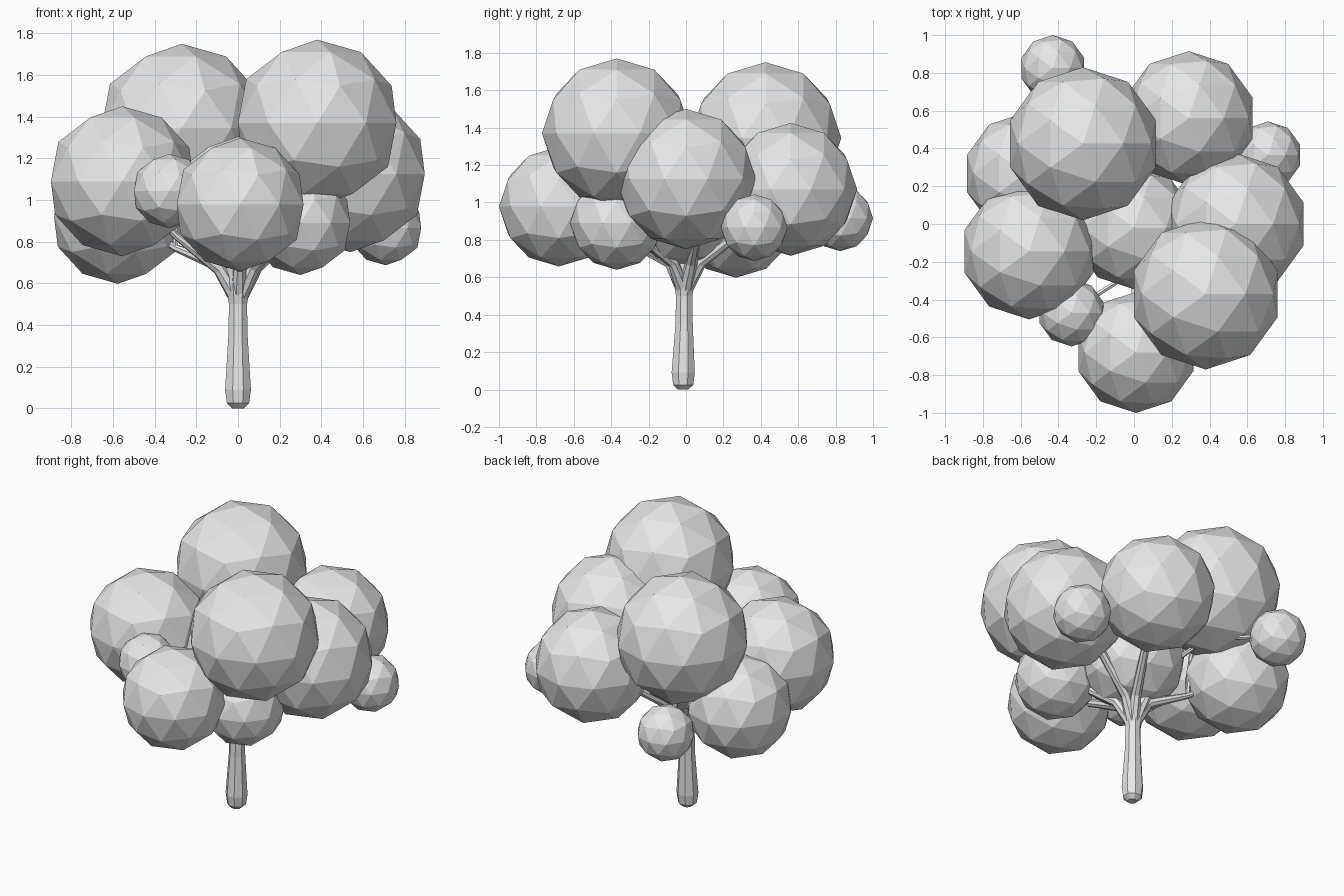
import bpy
import bmesh
import math
from mathutils import Vector

# Remove the default cube only
default_cube = bpy.data.objects.get("Cube")
if default_cube:
    bpy.data.objects.remove(default_cube, do_unlink=True)

# Single plain material shared by wood and leaves
grey = bpy.data.materials.new("plain_grey")
grey.use_nodes = True
colour = (0.8, 0.8, 0.8, 1.0)
grey.diffuse_color = colour
for node in grey.node_tree.nodes:
    if node.type == 'BSDF_PRINCIPLED':
        node.inputs["Base Color"].default_value = colour


def make_object(name, bm):
    """Turn a bmesh into a flat shaded object in the scene."""
    bmesh.ops.recalc_face_normals(bm, faces=bm.faces)
    mesh = bpy.data.meshes.new(name)
    bm.to_mesh(mesh)
    bm.free()
    mesh.materials.append(grey)
    obj = bpy.data.objects.new(name, mesh)
    bpy.context.scene.collection.objects.link(obj)
    return obj


def leaf_ball(name, centre, radius):
    """Low-poly clump of leaves."""
    bm = bmesh.new()
    bmesh.ops.create_icosphere(bm, subdivisions=2, radius=radius)
    obj = make_object(name, bm)
    obj.location = centre


def tube(name, points, radii, sides=8):
    """Faceted tapering limb that follows a path."""
    bm = bmesh.new()
    path = [Vector(p) for p in points]
    rings = []
    for i, (p, r) in enumerate(zip(path, radii)):
        ahead = path[min(i + 1, len(path) - 1)]
        behind = path[max(i - 1, 0)]
        turn = (ahead - behind).to_track_quat('Z', 'Y')
        ring = []
        for k in range(sides):
            a = math.tau * (k + 0.5) / sides
            ring.append(bm.verts.new(p + turn @ Vector((r * math.cos(a), r * math.sin(a), 0))))
        rings.append(ring)
    for low, high in zip(rings, rings[1:]):
        for k in range(sides):
            n = (k + 1) % sides
            bm.faces.new((low[k], low[n], high[n], high[k]))
    bm.faces.new(rings[0])
    bm.faces.new(rings[-1])
    return make_object(name, bm)


# Leaf clumps: centre and radius
clumps = {
    "leaves_top_front": ((0.38, -0.37, 1.37), 0.40),
    "leaves_top_back": ((-0.27, 0.425, 1.345), 0.405),
    "leaves_back": ((0.29, 0.56, 1.07), 0.355),
    "leaves_left_side": ((0.54, 0, 1.125), 0.375),
    "leaves_front": ((0.01, -0.68, 0.978), 0.32),
    "leaves_right_side": ((-0.556, -0.145, 1.09), 0.36),
    "leaves_right_back": ((-0.577, 0.267, 0.92), 0.322),
    "leaves_low_front": ((0.30, -0.37, 0.89), 0.25),
    "leaves_centre": ((0, -0.02, 0.98), 0.325),
    "small_leaves_back": ((-0.43, 0.825, 0.915), 0.175),
    "small_leaves_left": ((0.71, 0.365, 0.865), 0.178),
    "small_leaves_front": ((-0.33, -0.47, 1.043), 0.178),
}
for name, (centre, radius) in clumps.items():
    leaf_ball(name, centre, radius)

# Trunk with a rounded foot, narrow waist and slight flare
tube("trunk",
     [(0, -0.015, 0), (0, -0.015, 0.025), (0, -0.015, 0.09), (0, -0.01, 0.35),
      (0, -0.01, 0.5), (0, -0.01, 0.6), (0, -0.01, 0.7)],
     [0.03, 0.058, 0.067, 0.05, 0.047, 0.065, 0.06])

# Main limbs fan out of the trunk top towards the clumps
fork = (0, -0.01, 0.52)
limbs = {
    "limb_front": [(0.01, -0.09, 0.68), (0.01, -0.6, 0.95)],
    "limb_low_front": [(0.08, -0.07, 0.68), (0.28, -0.35, 0.9)],
    "limb_left": [(0.09, 0.03, 0.68), (0.5, 0.1, 1.05)],
    "limb_back": [(0.05, 0.08, 0.68), (0.27, 0.5, 1)],
    "limb_right_back": [(-0.08, 0.04, 0.68), (-0.3, 0.14, 0.77), (-0.5, 0.25, 0.9)],
    "limb_right": [(-0.09, -0.03, 0.67), (-0.3, -0.08, 0.83), (-0.5, -0.14, 1.05)],
    "limb_top_back": [(-0.04, 0.06, 0.7), (-0.14, 0.18, 0.92), (-0.25, 0.38, 1.04)],
}
for name, bends in limbs.items():
    taper = [0.04, 0.032, 0.018, 0.012]
    tube(name, [fork] + bends, taper[:len(bends) + 1])

# Thin twigs that carry the outer clumps
twigs = {
    "twig_back": [(-0.25, 0.38, 1.04), (-0.43, 0.82, 0.93)],
    "twig_top_back": [(-0.3, 0.14, 0.77), (-0.3, 0.17, 1.02), (-0.28, 0.32, 1.25)],
    "twig_front": [(0, -0.25, 0.9), (-0.3, -0.44, 1.02)],
    "twig_left": [(0.5, 0.1, 1.0), (0.7, 0.35, 0.88)],
    "twig_top_front": [(0.2, -0.2, 0.85), (0.36, -0.35, 1.3)],
}
for name, path in twigs.items():
    tube(name, path, [0.014] * len(path), sides=6)
